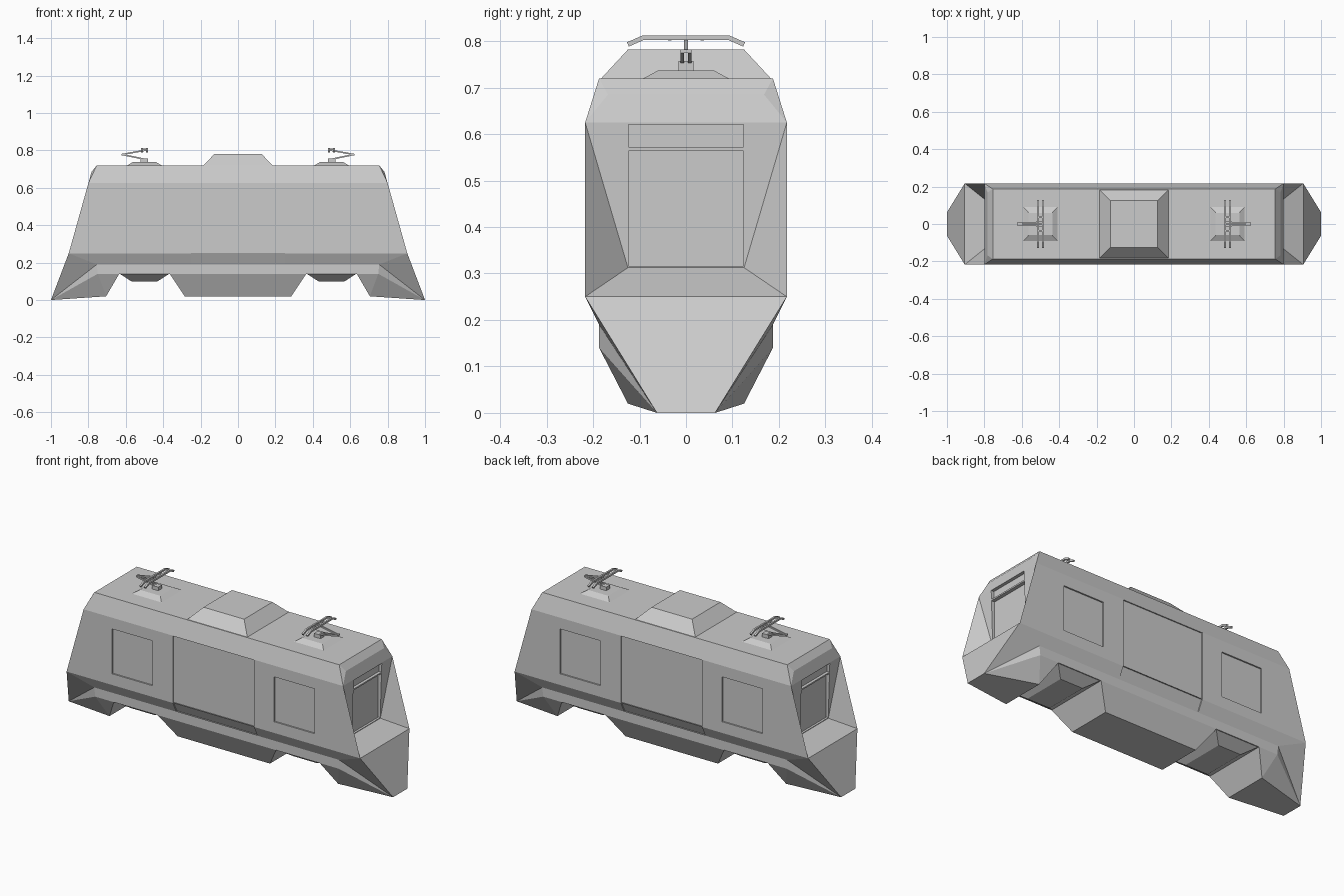
import bpy, bmesh
from mathutils import Vector

if "Cube" in bpy.data.objects:
    bpy.data.objects.remove(bpy.data.objects["Cube"])


def finish(bm, name):
    bmesh.ops.remove_doubles(bm, verts=bm.verts, dist=1e-5)
    bmesh.ops.recalc_face_normals(bm, faces=bm.faces)
    me = bpy.data.meshes.new(name)
    bm.to_mesh(me)
    bm.free()
    ob = bpy.data.objects.new(name, me)
    bpy.context.collection.objects.link(ob)
    return ob


def add_hull(bm, pts):
    vs = [bm.verts.new(p) for p in pts]
    bmesh.ops.convex_hull(bm, input=vs)


def frustum(bm, cx, z0, z1, bottom, top):
    add_hull(bm, [(cx + sx * s[0], sy * s[1], z) for z, s in ((z0, bottom), (z1, top))
                  for sx in (-1, 1) for sy in (-1, 1)])


def add_box(bm, x0, x1, y0, y1, z0, z1):
    add_hull(bm, [(x, y, z) for x in (x0, x1) for y in (y0, y1) for z in (z0, z1)])


def add_bar(bm, p, q, w=0.005):
    p, q = Vector(p), Vector(q)
    d = (q - p).normalized()
    a = d.cross(Vector((0, 1, 0)) if abs(d.y) < 0.7 else Vector((0, 0, 1))).normalized()
    b = d.cross(a)
    add_hull(bm, [c + a * w * i + b * w * j for c in (p, q) for i in (-1, 1) for j in (-1, 1)])


# Body shell: one quarter, repeated over both symmetry planes
P = {
    'nose': (1, .0625, 0), 'belt': (.905, .217, .25),
    'shoulder': (.80, .217, .625), 'roof': (.755, .187, .72),
    'brow': (.783, .168, .685), 'sill': (.79, .125, .3125),
    'band': (.755, .187, .19), 'skirt': (.75, .187, .14),
    'arch_o': (.635, .187, .14), 'foot_o': (.705, .125, .02),
    'arch_i': (.365, .187, .14), 'foot_i': (.285, .125, .02),
}


def cx(k):  # point slid onto the x = 0 plane
    return (0, P[k][1], P[k][2])


def cy(k):  # point slid onto the y = 0 plane
    return (P[k][0], 0, P[k][2])


def cc(k):
    return (0, 0, P[k][2])


p = P.get
quarter = [
    [cx('roof'), p('roof'), cy('roof'), cc('roof')],
    [cx('shoulder'), p('shoulder'), p('roof'), cx('roof')],
    [cx('belt'), p('belt'), p('shoulder'), cx('shoulder')],
    [cx('band'), p('band'), p('belt'), cx('belt')],
    [cx('skirt'), p('arch_i'), p('arch_o'), p('skirt'), p('band'), cx('band')],
    [p('belt'), p('band'), p('nose')],
    [p('band'), p('skirt'), p('nose')],
    [p('skirt'), p('arch_o'), p('foot_o')], [p('skirt'), p('foot_o'), p('nose')],
    [p('nose'), p('foot_o'), cy('foot_o'), cy('nose')],
    [p('foot_o'), p('arch_o'), cy('arch_o'), cy('foot_o')],
    [p('arch_o'), p('arch_i'), cy('arch_i'), cy('arch_o')],
    [p('arch_i'), p('foot_i'), cy('foot_i'), cy('arch_i')],
    [p('foot_i'), cx('foot_i'), cc('foot_i'), cy('foot_i')],
    [cx('skirt'), p('arch_i'), p('foot_i'), cx('foot_i')],
    [p('nose'), p('belt'), cy('belt'), cy('nose')],
    [p('belt'), p('sill'), cy('sill'), cy('belt')],
    [p('belt'), p('sill'), p('shoulder')],
    [p('sill'), p('shoulder'), cy('shoulder'), cy('sill')],
    [p('shoulder'), p('brow'), cy('brow'), cy('shoulder')],
    [p('brow'), p('roof'), cy('roof'), cy('brow')],
    [p('shoulder'), p('brow'), p('roof')],
]
bm = bmesh.new()
for sx in (-1, 1):
    for sy in (-1, 1):
        for f in quarter:
            bm.faces.new([bm.verts.new((x * sx, y * sy, z)) for x, y, z in f])
body = finish(bm, "body_shell")

# Shallow recesses: side doors, side windows, windscreens and light strips
bm = bmesh.new()
for s in (-1, 1):
    add_hull(bm, [(x, s * y, z) for x in (-.25, .25) for y, z in
                  ((.211, .623), (.211, .252), (.24, .623), (.24, .252))])
    add_hull(bm, [(x, s * y, z) for x in (-.25, .25) for y, z in
                  ((.211, .252), (.182, .193), (.24, .252), (.24, .193))])
    for wx in (-.5, .5):
        add_box(bm, wx - .125, wx + .125, s * .209, s * .24, .3125, .5625)
    add_box(bm, s * .778, s * .83, -.124, .124, .316, .564)
    add_box(bm, s * .782, s * .83, -.124, .124, .572, .621)
cutter = finish(bm, "recess_cutter")
cutter.hide_render = True
mod = body.modifiers.new("recesses", 'BOOLEAN')
mod.operation, mod.object, mod.solver = 'DIFFERENCE', cutter, 'EXACT'
mod.use_self = True
bpy.context.view_layer.objects.active = body
bpy.ops.object.modifier_apply(modifier=mod.name)
bpy.data.objects.remove(cutter)

# Raised roof housing
bm = bmesh.new()
frustum(bm, 0, .715, .782, (.19, .187), (.125, .125))
finish(bm, "roof_housing")

for side, s in (("left", -1), ("right", 1)):
    # Undercarriage block
    bm = bmesh.new()
    frustum(bm, s * .5, .10, .142, (.07, .125), (.135, .185))
    finish(bm, side + "_bogie")
    # Collector mount
    bm = bmesh.new()
    frustum(bm, s * .5, .718, .737, (.095, .095), (.063, .06))
    finish(bm, side + "_collector_base")
    # Folding collector: hinge block, arm and twin contact bars
    bm = bmesh.new()
    x = s * .5
    add_box(bm, x - .02, x + .02, -.016, .016, .737, .757)
    for y in (-.008, .008):
        add_bar(bm, (x, y, .753), (s * .62, y, .778), .004)
    add_bar(bm, (s * .62, 0, .778), (x - s * .015, 0, .803), .004)
    add_bar(bm, (s * .618, -.012, .778), (s * .618, .012, .778), .004)
    for bx in (x - .014, x + .014):
        add_bar(bm, (bx, -.095, .807), (bx, .095, .807))
        for e in (-1, 1):
            add_bar(bm, (bx, e * .093, .807), (bx, e * .125, .793))
    for y in (-.035, .035):
        add_bar(bm, (x - .014, y, .805), (x + .014, y, .805), .004)
    finish(bm, side + "_collector")
